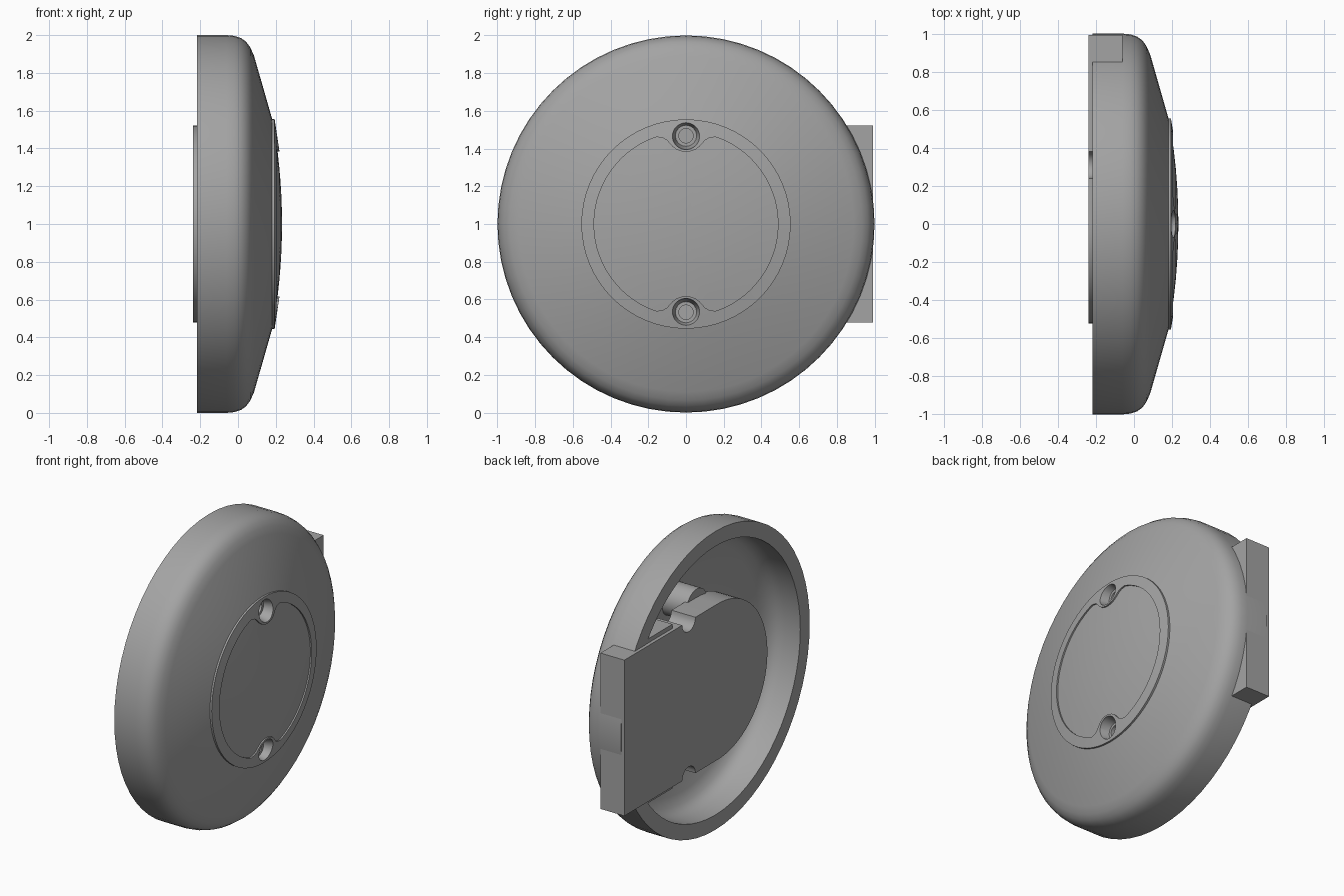
import bpy, bmesh, math
from mathutils import Matrix, Vector

if "Cube" in bpy.data.objects:
    bpy.data.objects.remove(bpy.data.objects["Cube"])

SEG = 64
R = 1.0
TILT = Matrix.Translation((0, 0, 1))   # parts are built around the x axis, then lifted

grey = bpy.data.materials.new("plain_grey")
grey.use_nodes = True
grey.diffuse_color = (0.37, 0.37, 0.37, 1)
grey.node_tree.nodes["Principled BSDF"].inputs["Base Color"].default_value = (0.37, 0.37, 0.37, 1)


def make(name, bm):
    """Turn a bmesh into a finished object."""
    bmesh.ops.recalc_face_normals(bm, faces=bm.faces)
    bm.transform(TILT)
    mesh = bpy.data.meshes.new(name)
    bm.to_mesh(mesh)
    bm.free()
    mesh.materials.append(grey)
    ob = bpy.data.objects.new(name, mesh)
    bpy.context.collection.objects.link(ob)
    return ob


def loft(loops, first_centre=None, last_centre=None):
    """Skin equal closed loops; cap each end with a fan or a single face."""
    bm = bmesh.new()
    rings = [[bm.verts.new(p) for p in loop] for loop in loops]
    n = len(rings[0])
    for a, b in zip(rings, rings[1:]):
        for i in range(n):
            bm.faces.new((a[i], a[(i + 1) % n], b[(i + 1) % n], b[i]))
    for ring, centre in ((rings[0], first_centre), (rings[-1], last_centre)):
        if centre is None:
            bm.faces.new(ring)
        else:
            c = bm.verts.new(centre)
            for i in range(n):
                bm.faces.new((ring[i], ring[(i + 1) % n], c))
    return bm


def circle(x, r, y=0, z=0, seg=SEG):
    return [(x, y + r * math.sin(math.tau * i / seg), z + r * math.cos(math.tau * i / seg))
            for i in range(seg)]


def lathe(profile, y=0, z=0, seg=SEG, tips=(None, None)):
    return loft([circle(x, r, y, z, seg) for x, r in profile], *tips)


def prism(outline, x0, x1):
    return loft([[(x0, y, z) for y, z in outline], [(x1, y, z) for y, z in outline]])


def cut(ob, cutter):
    """Subtract the cutter from the object and discard it."""
    mod = ob.modifiers.new("cut", 'BOOLEAN')
    mod.operation = 'DIFFERENCE'
    mod.solver = 'EXACT'
    mod.object = cutter
    bpy.context.view_layer.objects.active = ob
    bpy.ops.object.modifier_apply(modifier=mod.name)
    bpy.data.objects.remove(cutter)


def smooth(ob, degrees=28):
    bpy.ops.object.select_all(action='DESELECT')
    ob.select_set(True)
    bpy.context.view_layer.objects.active = ob
    bpy.ops.object.shade_smooth_by_angle(angle=math.radians(degrees))


def dome(x0, r):
    return x0 - 0.16 * r * r


# Hollow round cover: inside surface, rim, rounded shoulder, cone and raised badge
inside = [(0.13, 0.25), (0.09, 0.52), (0.02, 0.80), (-0.01, 0.86), (-0.05, 0.89), (-0.10, 0.90), (-0.217, 0.90)]
outside = [(-0.217, R), (-0.06, R), (-0.02, 0.996), (0.015, 0.985), (0.043, 0.965),
           (0.065, 0.935), (0.085, 0.89), (0.181, 0.555)]
badge = [(dome(0.243, r), r) for r in (0.555, 0.48, 0.4, 0.3, 0.2, 0.1)]
cover = make("cover", lathe(inside + outside + badge, tips=((0.14, 0, 0), (0.243, 0, 0))))

# Shallow recess in the badge, with a rounded tab left standing around each screw
tab = [(0, 0.383), (0.025, 0.386), (0.05, 0.395), (0.07, 0.409), (0.085, 0.426),
       (0.1, 0.443), (0.122, 0.456), (0.155, 0.462)]
a0 = math.atan2(0.155, 0.462)
arc = [(0.488 * math.sin(a0 + (math.pi / 2 - a0) * k / 14),
        0.488 * math.cos(a0 + (math.pi / 2 - a0) * k / 14)) for k in range(1, 15)]
quarter = tab + arc
half = quarter + [(y, -z) for y, z in reversed(quarter[:-1])]
outline = half + [(-y, z) for y, z in reversed(half[1:-1])]


def recess_loop(k):
    return [(dome(0.233, k * math.hypot(y, z)), k * y, k * z) for y, z in outline]


recess = loft([recess_loop(k) for k in (0.2, 0.4, 0.6, 0.8, 1)]
              + [[(0.3, y, z) for y, z in outline]], first_centre=(0.233, 0, 0))
cut(cover, make("recess_cutter", recess))

# Countersunk screw holes
for side in (1, -1):
    hole = lathe([(0.10, 0.038), (0.15, 0.038), (0.15, 0.056), (0.21, 0.073), (0.3, 0.073)],
                 z=side * 0.468, seg=32)
    cut(cover, make("hole_cutter", hole))
smooth(cover)

# Screw bosses inside the cover
for side, label in ((1, "upper"), (-1, "lower")):
    boss = make(label + "_screw_boss",
                lathe([(-0.08, 0.11), (0.115, 0.11)], z=side * 0.468, seg=32))
    smooth(boss)

# Mounting plate: straight towards the back edge, round at the other end, notched on both sides
H, BACK, NOTCH_Y, NOTCH_R = 0.522, 0.992, 0.31, 0.07
notch = [(NOTCH_Y + NOTCH_R * math.cos(t), H - NOTCH_R * math.sin(t))
         for t in (math.pi * k / 12 for k in range(13))]
upper = [(BACK, H)] + notch
round_end = [(-H * math.sin(t), H * math.cos(t)) for t in (math.pi * k / 32 for k in range(33))]
plate_outline = upper + round_end + [(y, -z) for y, z in reversed(upper)]
plate = make("mounting_plate", prism(plate_outline, -0.238, -0.06))
smooth(plate)

# Thin support ribs beside the plate
for side, label in ((1, "upper"), (-1, "lower")):
    z0, z1 = side * 0.50, side * 0.55
    make(label + "_support_rib",
         prism([(0.45, z0), (0.82, z0), (0.82, z1), (0.45, z1)], -0.215, -0.06))
